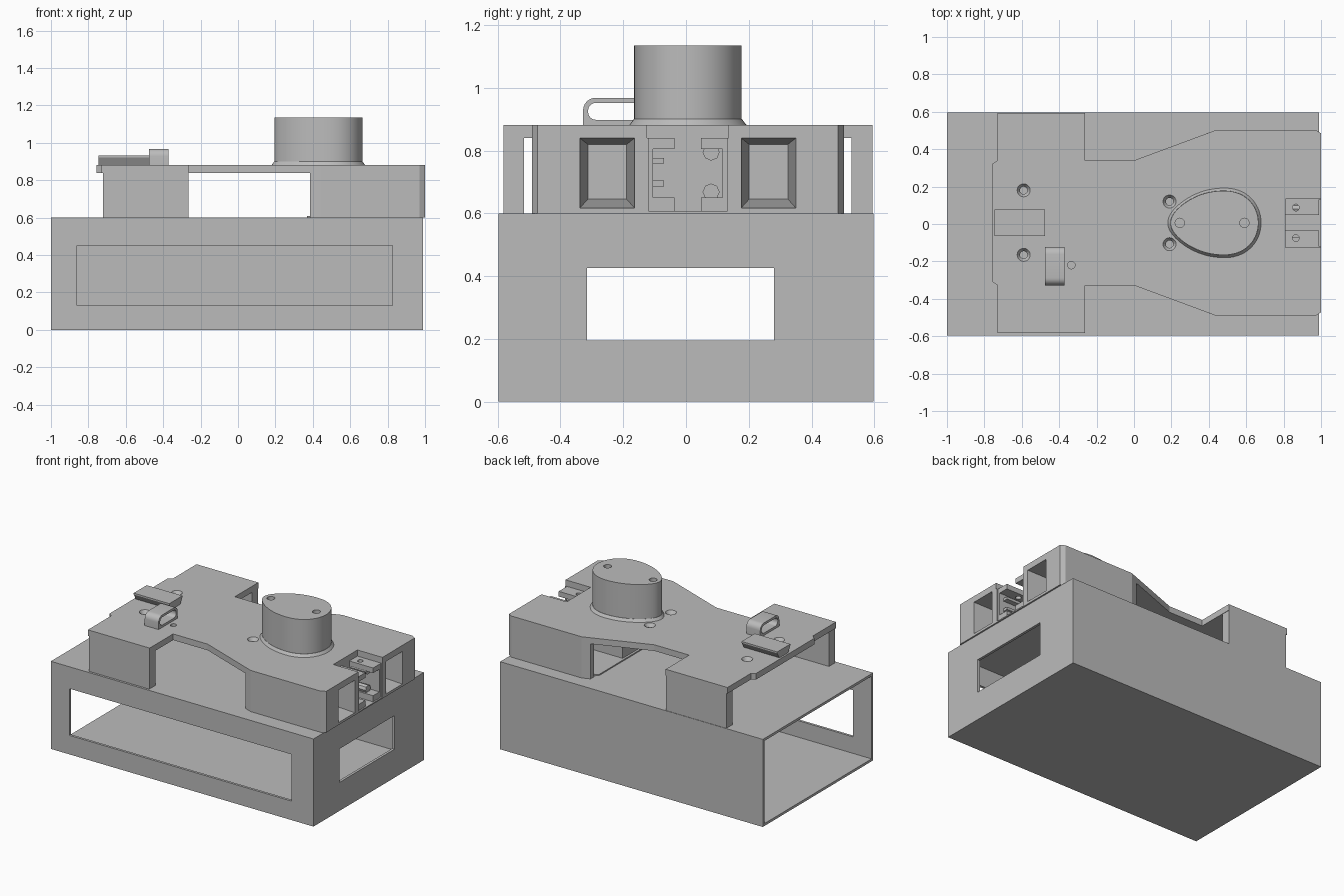
import bpy, bmesh, math

cube = bpy.data.objects.get("Cube")
if cube:
    bpy.data.objects.remove(cube)

grey = bpy.data.materials.new("plain_grey")
grey.use_nodes = True
COLOUR = (0.5, 0.5, 0.5, 1)
grey.diffuse_color = COLOUR
grey.node_tree.nodes["Principled BSDF"].inputs["Base Color"].default_value = COLOUR

MID = 0.006  # y of the symmetry plane of the upper body


def loft(name, lower, upper):
    """Closed solid between two matching rings of points."""
    bm = bmesh.new()
    a = [bm.verts.new(p) for p in lower]
    b = [bm.verts.new(p) for p in upper]
    n = len(a)
    bm.faces.new(a[::-1])
    bm.faces.new(b)
    for i in range(n):
        j = (i + 1) % n
        bm.faces.new((a[i], a[j], b[j], b[i]))
    bmesh.ops.recalc_face_normals(bm, faces=bm.faces)
    mesh = bpy.data.meshes.new(name)
    bm.to_mesh(mesh)
    bm.free()
    mesh.materials.append(grey)
    ob = bpy.data.objects.new(name, mesh)
    bpy.context.collection.objects.link(ob)
    return ob


def prism(name, outline, z0, z1):
    return loft(name, [(x, y, z0) for x, y in outline], [(x, y, z1) for x, y in outline])


def prism_x(name, outline, x0, x1):
    return loft(name, [(x0, y, z) for y, z in outline], [(x1, y, z) for y, z in outline])


def rect(u0, u1, v0, v1):
    return [(u0, v0), (u1, v0), (u1, v1), (u0, v1)]


def box(name, x0, x1, y0, y1, z0, z1):
    return prism(name, rect(x0, x1, y0, y1), z0, z1)


def circle(u, v, r, n=20):
    return [(u + r * math.cos(i * math.tau / n), v + r * math.sin(i * math.tau / n)) for i in range(n)]


def cut(ob, cutters):
    """Boolean the cutters out of a part, then discard them."""
    for c in cutters:
        c.hide_render = True
        m = ob.modifiers.new("cut", 'BOOLEAN')
        m.operation, m.solver, m.object = 'DIFFERENCE', 'EXACT', c
        bpy.context.view_layer.objects.active = ob
        bpy.ops.object.modifier_apply(modifier=m.name)
        bpy.data.objects.remove(c)


def smooth(ob):
    bpy.ops.object.select_all(action='DESELECT')
    ob.select_set(True)
    bpy.context.view_layer.objects.active = ob
    bpy.ops.object.shade_smooth_by_angle(angle=math.radians(35))


def flip(outline):
    return [(x, 2 * MID - y) for x, y in reversed(outline)]


# Hollow base case, open at one end, with a front and an end window
case = box("base_case", -1, 0.99, -0.597, 0.597, 0, 0.6)
cut(case, [
    box("cavity", -1.1, 0.972, -0.58, 0.58, 0.017, 0.583),
    box("front_window", -0.86, 0.825, -0.7, -0.5, 0.13, 0.45),
    box("end_window", 0.9, 1.1, -0.315, 0.28, 0.195, 0.425),
])

# Top deck with the waisted outline, port notch and countersunk holes
half = [(1, 0.485), (0.97, 0.503), (0.44, 0.503), (0, 0.34), (-0.262, 0.34),
        (-0.262, 0.594), (-0.73, 0.594), (-0.73, 0.34), (-0.757, 0.322)]
deck = prism("top_deck", half + flip(half), 0.84, 0.882)
holes = [box("port_notch", 0.81, 1.1, -0.125, 0.135, 0.8, 0.95)]
for x, y in ((-0.59, 0.18), (-0.59, -0.165), (0.19, 0.12), (0.19, -0.108)):
    holes.append(prism("bore", circle(x, y, 0.02), 0.8, 0.9))
    holes.append(loft("countersink", [(u, v, 0.86) for u, v in circle(x, y, 0.02)],
                      [(u, v, 0.885) for u, v in circle(x, y, 0.037)]))
holes.append(prism("pin_hole", circle(-0.335, -0.22, 0.02), 0.8, 0.9))
cut(deck, holes)

# Side walls, end recesses and legs, once for each side
wall = [(0.385, 0.483), (0.44, 0.503), (0.97, 0.503), (1, 0.485), (1, 0.132),
        (0.7, 0.132), (0.7, 0.465), (0.445, 0.465), (0.385, 0.445)]
for side, s in (("back", 1), ("front", -1)):
    shape = wall if s > 0 else flip(wall)
    house = prism(side + "_housing", shape, 0.6, 0.84)
    yc = MID + s * 0.257
    cut(house, [loft("recess",
                     [(0.75, y, z) for y, z in rect(yc - 0.062, yc + 0.062, 0.645, 0.82)],
                     [(1.001, y, z) for y, z in rect(yc - 0.087, yc + 0.087, 0.617, 0.8395)])])
    y0, y1 = sorted((MID + s * 0.522, MID + s * 0.588))
    box(side + "_leg", -0.722, -0.265, y0, y1, 0.6, 0.84)

# Central block behind the ports, and the thin housing floor
box("port_block", 0.385, 0.81, -0.125, 0.135, 0.6, 0.84)
floor = [(1, 0.47), (0.43, 0.47), (0.37, 0.41)]
prism("housing_floor", floor + flip(floor), 0.6, 0.608)

# C-shaped port brackets with pins
left_c = [(-0.125, 0.608), (-0.036, 0.608), (-0.036, 0.65), (-0.105, 0.65),
          (-0.105, 0.805), (-0.036, 0.805), (-0.036, 0.84), (-0.125, 0.84)]
right_c = [(2 * MID - y, z) for y, z in left_c]
for name, c, y in (("front_bracket", left_c, -0.075), ("back_bracket", right_c, 0.088)):
    bracket = prism_x(name, c, 0.81, 0.99)
    cut(bracket, [prism("screw_hole", circle(0.865, y, 0.018), 0.5, 0.9)])
for z in (0.695, 0.768):
    prism_x("contact_pin", rect(-0.105, -0.07, z - 0.009, z + 0.009), 0.81, 0.96)
for z in (0.668, 0.795):
    prism_x("screw_post", circle(0.08, z, 0.027, 8), 0.81, 0.93)

# Egg-shaped post with a small flare at the foot
def egg(grow, z):
    ring = []
    for i in range(64):
        t = i * math.tau / 64
        c, s = math.cos(t), math.sin(t)
        x = 0.43 + (0.235 + grow) * math.copysign(abs(c) ** 0.92, c)
        y = (0.168 + grow) * s * (1 + 0.22 * c - 0.06 * c * c)
        ring.append((x, y + MID, z))
    return ring


post = loft("egg_post", egg(0, 0.88), egg(0, 1.135))
cut(post, [prism("post_hole", circle(x, MID, 0.025), 1.08, 1.2) for x in (0.245, 0.59)])
smooth(post)
smooth(loft("post_foot", egg(0.016, 0.88), egg(0.001, 0.9)))

# Dovetail slide, wider at the top
prism_x("dovetail_slide", [(-0.04, 0.88), (0.05, 0.88), (0.077, 0.922), (0.077, 0.932),
                           (-0.065, 0.932), (-0.065, 0.922)], -0.745, -0.475)

# Strap loop with rounded corners
def rounded(y0, y1, z0, z1, r):
    pts = []
    for k, (y, z) in enumerate(((y1 - r, z1 - r), (y0 + r, z1 - r), (y0 + r, z0 + r), (y1 - r, z0 + r))):
        pts += [(y + r * math.cos(a), z + r * math.sin(a))
                for a in [(k + i / 6) * math.pi / 2 for i in range(7)]]
    return pts


outer = rounded(-0.328, -0.122, 0.88, 0.968, 0.04)[:14] + [(-0.328, 0.88), (-0.122, 0.88)]
loop = prism_x("strap_loop", outer, -0.477, -0.372)
cut(loop, [prism_x("loop_gap", rounded(-0.312, -0.138, 0.898, 0.952, 0.025), -0.6, -0.2)])
smooth(loop)
